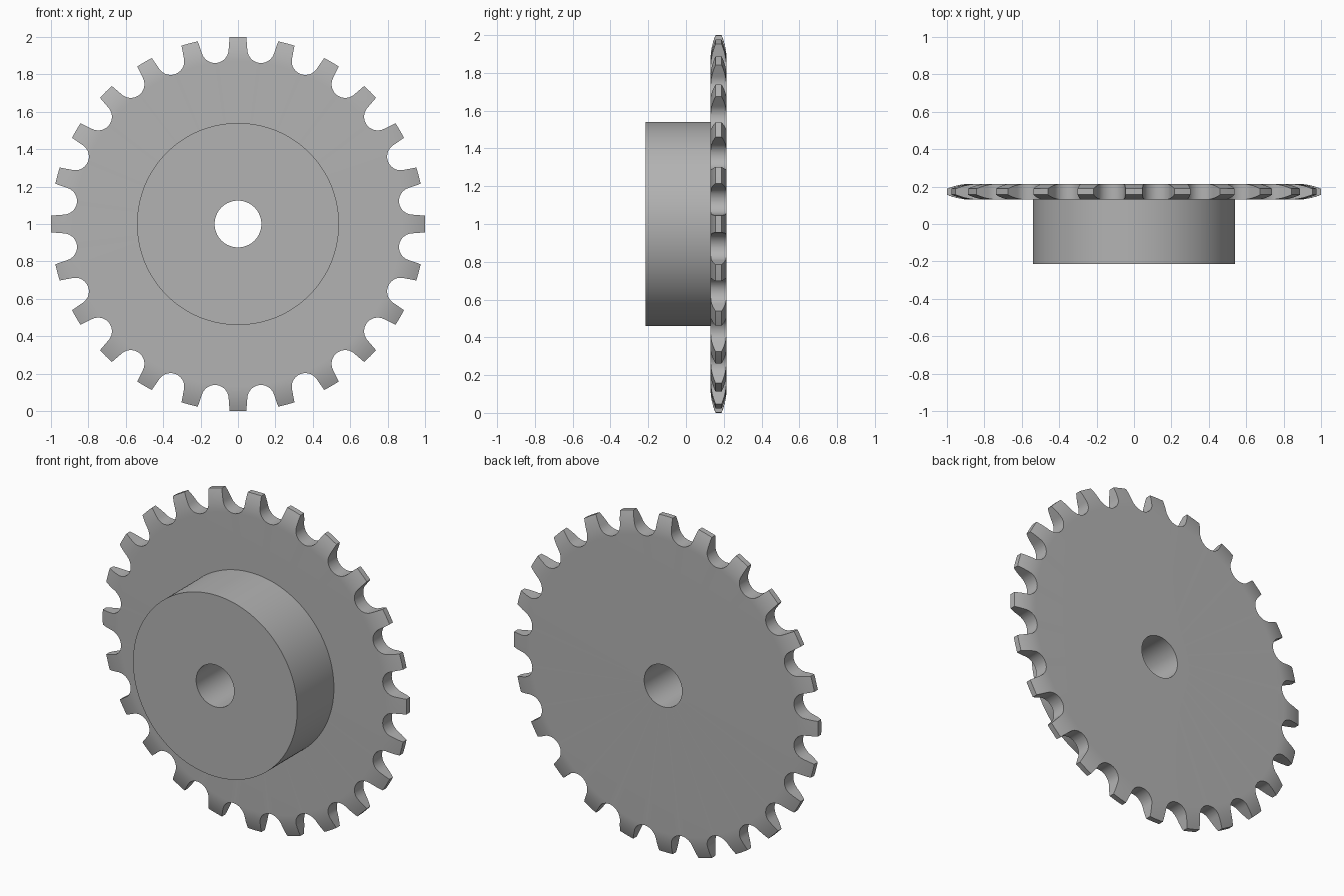
import bpy, bmesh
from math import sin, cos, pi, radians

TEETH = 24
SEGMENTS = 192
BORE, HUB_R, TIP_R = 0.125, 0.54, 1.0
FRONT, PLATE_FRONT, PLATE_BACK = -0.215, 0.13, 0.215
MID = (PLATE_FRONT + PLATE_BACK) / 2

if "Cube" in bpy.data.objects:
    bpy.data.objects.remove(bpy.data.objects["Cube"])

steel = bpy.data.materials.new("grey steel")
steel.use_nodes = True
colour = (0.45, 0.45, 0.45, 1)
steel.diffuse_color = colour
steel.node_tree.nodes["Principled BSDF"].inputs["Base Color"].default_value = colour


def make_object(name, bm):
    bmesh.ops.recalc_face_normals(bm, faces=bm.faces)
    mesh = bpy.data.meshes.new(name)
    bm.to_mesh(mesh)
    bm.free()
    mesh.materials.append(steel)
    obj = bpy.data.objects.new(name, mesh)
    obj.location.z = TIP_R
    bpy.context.collection.objects.link(obj)
    return obj


def lathe(name, profile, closed):
    """Turn (radius, y) points around the y axis."""
    bm = bmesh.new()
    rings = []
    for i in range(SEGMENTS):
        a = 2 * pi * i / SEGMENTS
        rings.append([bm.verts.new((r * sin(a), y, r * cos(a))) for r, y in profile])
    count = len(profile)
    for i in range(SEGMENTS):
        p, q = rings[i], rings[(i + 1) % SEGMENTS]
        for j in range(count if closed else count - 1):
            k = (j + 1) % count
            bm.faces.new((p[j], p[k], q[k], q[j]))
    return make_object(name, bm)


# Hub, open where it meets the plate
hub = lathe("hub", [(BORE, PLATE_FRONT), (BORE, FRONT),
                    (HUB_R, FRONT), (HUB_R, PLATE_FRONT)], False)

# Toothed plate with a rounded rim that narrows towards the tips
STEPS = 8
half, tip_half, rim = (PLATE_BACK - PLATE_FRONT) / 2, 0.016, 0.13
curve = []
for i in range(STEPS + 1):
    t = i / STEPS
    curve.append((TIP_R - rim + rim * t, half - (half - tip_half) * t ** 2))
profile = [(BORE, PLATE_FRONT)]
profile += [(r, MID - h) for r, h in curve]
profile += [(r, MID + h) for r, h in reversed(curve)]
profile += [(BORE, PLATE_BACK)]
plate = lathe("toothed_plate", profile, True)

# Roller gaps: round bottom with flanks that open outwards
ROLLER_R, PITCH_R = 0.073, 0.942
gap = [(-0.093, 1.03)]
for i in range(25):
    a = radians(190 + 160 * i / 24)
    gap.append((ROLLER_R * cos(a), PITCH_R + ROLLER_R * sin(a)))
gap.append((0.093, 1.03))

bm = bmesh.new()
for n in range(TEETH):
    a = 2 * pi * (n + 0.5) / TEETH
    ends = []
    for y in (PLATE_FRONT - 0.1, PLATE_BACK + 0.1):
        ends.append([bm.verts.new((u * cos(a) + v * sin(a), y, v * cos(a) - u * sin(a)))
                     for u, v in gap])
    bm.faces.new(ends[0])
    bm.faces.new(ends[1])
    for j in range(len(gap)):
        k = (j + 1) % len(gap)
        bm.faces.new((ends[0][j], ends[0][k], ends[1][k], ends[1][j]))
cutter = make_object("gap_cutter", bm)
cutter.hide_render = True

cut = plate.modifiers.new("gaps", "BOOLEAN")
cut.operation = "DIFFERENCE"
cut.solver = "EXACT"
cut.object = cutter
bpy.context.view_layer.objects.active = plate
bpy.ops.object.modifier_apply(modifier=cut.name)
bpy.data.objects.remove(cutter)

# Smooth the turned surfaces and keep the machined edges crisp
bpy.ops.object.select_all(action="DESELECT")
for obj in (hub, plate):
    obj.select_set(True)
bpy.ops.object.shade_smooth_by_angle(angle=radians(25))
